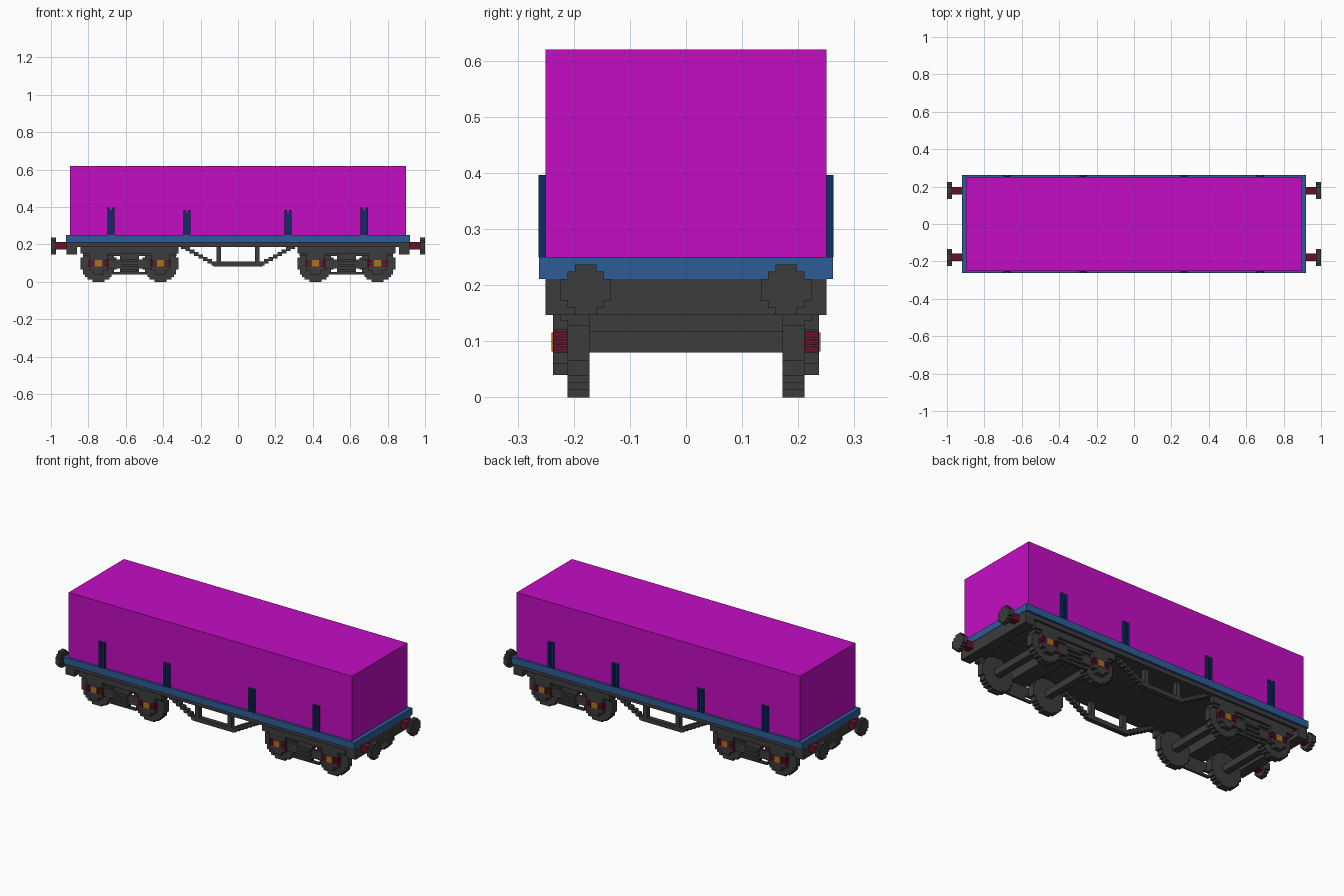
import bpy, bmesh
from math import sqrt

cube = bpy.data.objects.get("Cube")
if cube:
    bpy.data.objects.remove(cube, do_unlink=True)

V = 0.0129  # block size of the stepped style


def material(name, rgb):
    lin = [((c / 255 + 0.055) / 1.055) ** 2.4 if c > 10 else c / 255 / 12.92 for c in rgb]
    m = bpy.data.materials.new(name)
    m.use_nodes = True
    m.diffuse_color = (*lin, 1)
    m.node_tree.nodes["Principled BSDF"].inputs["Base Color"].default_value = (*lin, 1)
    return m


MAGENTA = material("magenta", (196, 13, 196))
BLUE = material("deck blue", (45, 92, 150))
NAVY = material("navy", (13, 44, 98))
GREY = material("dark grey", (60, 60, 60))
RED = material("dark red", (105, 15, 38))
ORANGE = material("orange", (178, 110, 28))


def finish(name, bm, mat):
    bmesh.ops.recalc_face_normals(bm, faces=bm.faces)
    me = bpy.data.meshes.new(name)
    bm.to_mesh(me)
    bm.free()
    me.materials.append(mat)
    ob = bpy.data.objects.new(name, me)
    bpy.context.collection.objects.link(ob)
    return ob


def boxes(name, mat, *spans):
    """One object from boxes given as (x0, x1, y0, y1, z0, z1)."""
    bm = bmesh.new()
    for x0, x1, y0, y1, z0, z1 in spans:
        vs = bmesh.ops.create_cube(bm, size=1)["verts"]
        for v in vs:
            v.co.x = x1 if v.co.x > 0 else x0
            v.co.y = y1 if v.co.y > 0 else y0
            v.co.z = z1 if v.co.z > 0 else z0
    return finish(name, bm, mat)


def stepped_disc(name, mat, n, axis, centre, depth):
    """Round disc with a staircase outline, 2n+1 blocks across."""
    r = n + 0.4
    quarter = []  # from the right side up to the top
    for j in range(n + 1):
        w = int(sqrt(r * r - j * j)) + 0.5
        quarter += [(w, max(j - 0.5, 0)), (w, j + 0.5)]
    upper = quarter[1:] + [(-a, b) for a, b in reversed(quarter[1:])]
    loop = upper + [(-a, -b) for a, b in upper]
    pts = [p for i, p in enumerate(loop) if p != loop[i - 1]]
    bm = bmesh.new()
    cx, cy, cz = centre
    d = depth / 2
    if axis == "x":
        vs = [bm.verts.new((cx - d, cy + a * V, cz + b * V)) for a, b in pts]
        move = (depth, 0, 0)
    else:
        vs = [bm.verts.new((cx + a * V, cy - d, cz + b * V)) for a, b in pts]
        move = (0, depth, 0)
    face = bm.faces.new(vs)
    out = bmesh.ops.extrude_face_region(bm, geom=[face], use_keep_orig=True)
    new = [g for g in out["geom"] if isinstance(g, bmesh.types.BMVert)]
    bmesh.ops.translate(bm, verts=new, vec=move)
    return finish(name, bm, mat)


def span(s, a, b):
    """Ordered span a..b, mirrored when s is -1."""
    return (a, b) if s > 0 else (-b, -a)


# Load, deck and underframe
boxes("cargo_block", MAGENTA, (-0.897, 0.897, -0.25, 0.25, 0.25, 0.62))
boxes("deck", BLUE, (-0.92, 0.92, -0.262, 0.262, 0.211, 0.25))
boxes("underframe", GREY, (-0.87, 0.87, -0.25, 0.25, 0.187, 0.211))

for sx, end in ((1, "left"), (-1, "right")):
    # Headstock and buffers
    boxes(f"headstock_{end}", GREY, (*span(sx, 0.86, 0.918), -0.25, 0.25, 0.147, 0.211))
    for sy, side in ((1, "back"), (-1, "front")):
        boxes(f"buffer_shank_{end}_{side}", RED,
              (*span(sx, 0.918, 0.975), *span(sy, 0.159, 0.198), 0.173, 0.212))
        stepped_disc(f"buffer_head_{end}_{side}", GREY, 3, "x",
                     (sx * 0.987, sy * 0.1785, 0.192), 0.026)

# Side stanchions: shallow channels with two flanges
for sy, side in ((1, "back"), (-1, "front")):
    for i, (x, top) in enumerate(((-0.68, 0.396), (-0.272, 0.384), (0.268, 0.384), (0.675, 0.396))):
        boxes(f"stanchion_{side}_{i + 1}", NAVY,
              (x - 0.019, x - 0.006, *span(sy, 0.25, 0.263), 0.25, top),
              (x + 0.006, x + 0.019, *span(sy, 0.25, 0.263), 0.25, top),
              (x - 0.006, x + 0.006, *span(sy, 0.25, 0.257), 0.25, top - V))

    # Truss rod: bottom bar, posts and stepped diagonals
    y = span(sy, 0.198, 0.224)
    parts = [(-0.13, 0.13, *y, 0.082, 0.108)]
    for sx in (1, -1):
        parts.append((*span(sx, 0.09, 0.116), *y, 0.108, 0.19))
        for k in range(8):
            parts.append((*span(sx, 0.116 + k * 0.0235, 0.1405 + k * 0.0235), *y,
                          0.086 + k * V, min(0.086 + (k + 1.7) * V, 0.2)))
    boxes(f"truss_{side}", GREY, *parts)

# Bogies
for sx, end in ((1, "left"), (-1, "right")):
    c = sx * 0.58
    boxes(f"bogie_bolster_{end}", GREY, (c - 0.05, c + 0.05, -0.211, 0.211, 0.118, 0.19))
    for sy, side in ((1, "back"), (-1, "front")):
        tag = f"{end}_{side}"
        y, yin = span(sy, 0.211, 0.237), span(sy, 0.211, 0.224)
        # Side frame with top beam, spring nest and link bars
        boxes(f"bogie_frame_{tag}", GREY,
              (c - 0.262, c + 0.262, *y, 0.15, 0.19),
              (c - 0.25, c + 0.25, *yin, 0.137, 0.15),
              (c - 0.05, c + 0.05, *yin, 0.04, 0.137),
              (c - 0.12, c + 0.12, *yin, 0.07, 0.12),
              (c - 0.09, c + 0.09, *yin, 0.04, 0.053),
              *[(c - 0.044, c + 0.044, *y, z, z + V) for z in (0.053, 0.079, 0.105)])
        for w, x in ((1, c - 0.166), (2, c + 0.166)):
            # Wheel, axle box, springs and cover
            stepped_disc(f"wheel_{tag}_{w}", GREY, 7, "y", (x, sy * 0.1915, 0.0968), 0.0385)
            boxes(f"axle_box_{tag}_{w}", GREY,
                  (x - 0.026, x + 0.026, *y, 0.04, 0.15),
                  (x - 0.05, x + 0.05, *y, 0.12, 0.15),
                  (x - 0.05, x + 0.05, *y, 0.06, 0.08),
                  (x - 0.044, x + 0.044, *span(sy, 0.211, 0.231), 0.08, 0.12))
            boxes(f"springs_{tag}_{w}", RED,
                  *[(x + a, x + a + 0.026, *span(sy, 0.211, 0.2365), z, z + 0.0105)
                    for a in (-0.053, 0.027) for z in (0.08, 0.0935, 0.107)])
            boxes(f"axle_cover_{tag}_{w}", ORANGE,
                  (x - 0.018, x + 0.018, *span(sy, 0.23, 0.2395), 0.082, 0.116))
    for w, x in ((1, c - 0.166), (2, c + 0.166)):
        boxes(f"axle_{end}_{w}", GREY, (x - 0.019, x + 0.019, -0.18, 0.18, 0.08, 0.118))
